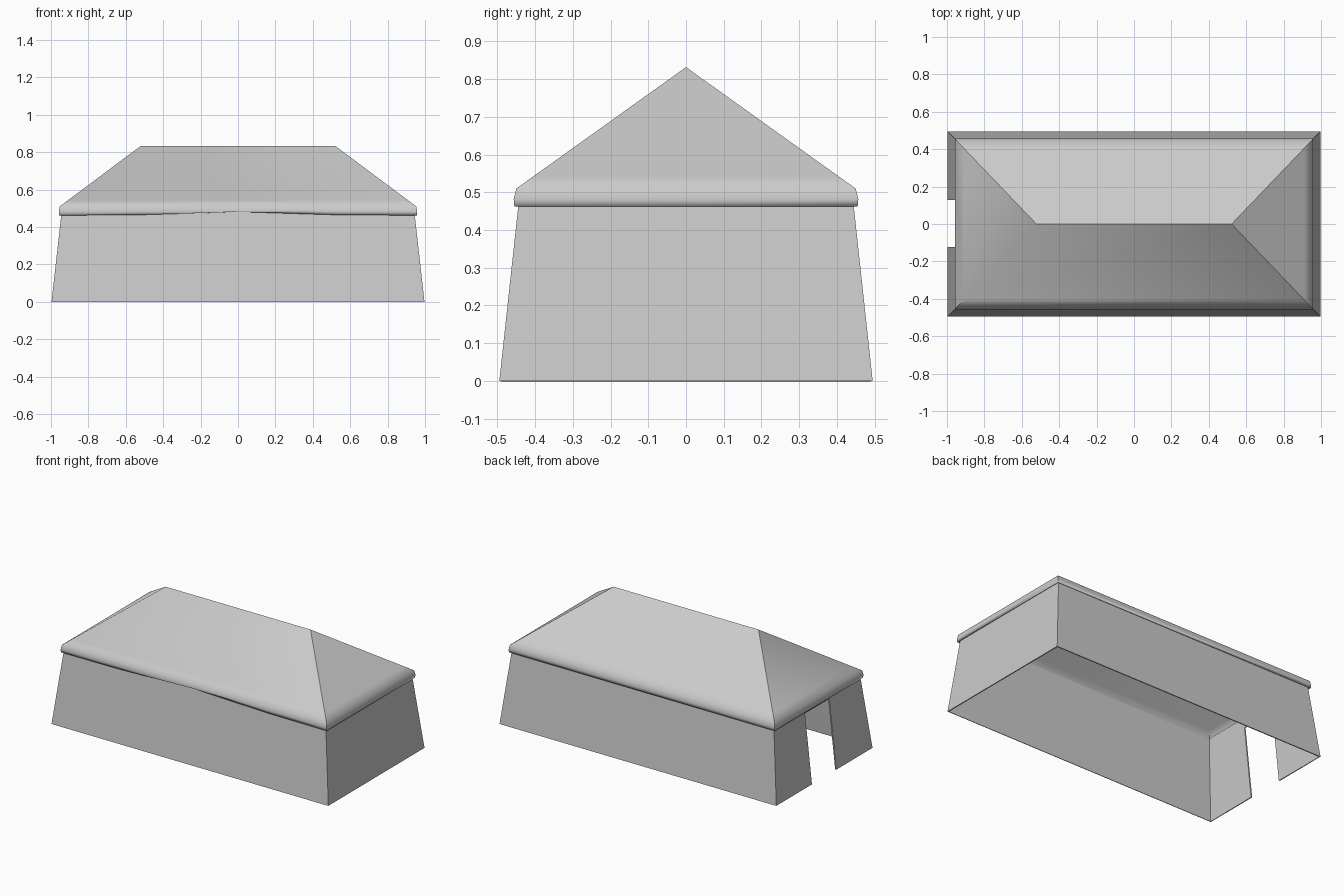
import bpy, bmesh

cube = bpy.data.objects.get("Cube")
if cube:
    bpy.data.objects.remove(cube, do_unlink=True)

canvas = bpy.data.materials.new("grey_canvas")
canvas.use_nodes = True
GREY = (0.6, 0.6, 0.6, 1)
canvas.diffuse_color = GREY
canvas.node_tree.nodes["Principled BSDF"].inputs["Base Color"].default_value = GREY


def loft(rings):
    """Join stacked rectangles given as (half length, half width, height)."""
    bm = bmesh.new()
    loops = [[bm.verts.new((sx * hx, sy * hy, z))
              for sx, sy in ((-1, -1), (1, -1), (1, 1), (-1, 1))]
             for hx, hy, z in rings]
    for low, high in zip(loops, loops[1:]):
        for i in range(4):
            j = (i + 1) % 4
            bm.faces.new((low[i], low[j], high[j], high[i]))
    bmesh.ops.remove_doubles(bm, verts=bm.verts, dist=0.0001)
    return bm


def cut(bm, point, normal, test):
    """Slice the faces that pass the test along a plane."""
    faces = [f for f in bm.faces if test(f.calc_center_median())]
    geom = set(faces)
    for f in faces:
        geom.update(f.edges, f.verts)
    bmesh.ops.bisect_plane(bm, geom=list(geom), plane_co=point, plane_no=normal)


def finish(bm, name, thickness):
    """Turn the mesh into an object with a thin cloth thickness."""
    mesh = bpy.data.meshes.new(name)
    bm.normal_update()
    bm.to_mesh(mesh)
    bm.free()
    mesh.materials.append(canvas)
    obj = bpy.data.objects.new(name, mesh)
    bpy.context.collection.objects.link(obj)
    solid = obj.modifiers.new("cloth", "SOLIDIFY")
    solid.thickness = thickness
    solid.offset = -1
    return obj


# Sloping walls with a doorway in the right end
walls = loft([(0.997, 0.495, 0), (0.94, 0.44, 0.508)])


def right_end(c):
    return c.x < -0.9


for y in (-0.122, 0.128):
    cut(walls, (0, y, 0), (0, 1, 0), right_end)
cut(walls, (0, 0, 0.448), (0, 0, 1), lambda c: right_end(c) and abs(c.y) < 0.1)
door = [f for f in walls.faces if right_end(f.calc_center_median())
        and abs(f.calc_center_median().y) < 0.1 and f.calc_center_median().z < 0.4]
bmesh.ops.delete(walls, geom=door, context="FACES")
finish(walls, "tent_walls", 0.008)

# Hipped roof with a short hanging valance
EAVE, RIDGE = (0.953, 0.45, 0.51), (0.522, 0, 0.832)
near_eave = tuple(a + (b - a) * 0.1 for a, b in zip(EAVE, RIDGE))
roof = loft([(0.957, 0.455, 0.462), (0.958, 0.457, 0.482), EAVE, near_eave, RIDGE])

# Front valance edge rises gently to the middle
for x in (-0.53, 0, 0.53):
    cut(roof, (x, 0, 0), (1, 0, 0), lambda c: c.y < -0.4 and c.z < 0.475)
for v in roof.verts:
    if v.co.y < -0.4 and v.co.z < 0.47:
        v.co.z += 0.019 * max(0, 1 - abs(v.co.x) / 0.6)

# Soft eaves, crisp hips and ridge
for f in roof.faces:
    f.smooth = True
for e in roof.edges:
    a, b = (v.co for v in e.verts)
    along_hip = abs(a.x - b.x) < 0.5 and abs(a.z - b.z) > 0.01 and abs(a.x) > 0.9
    ridge = min(a.z, b.z) > 0.8
    if along_hip or ridge:
        e.smooth = False
finish(roof, "tent_roof", 0.008)
